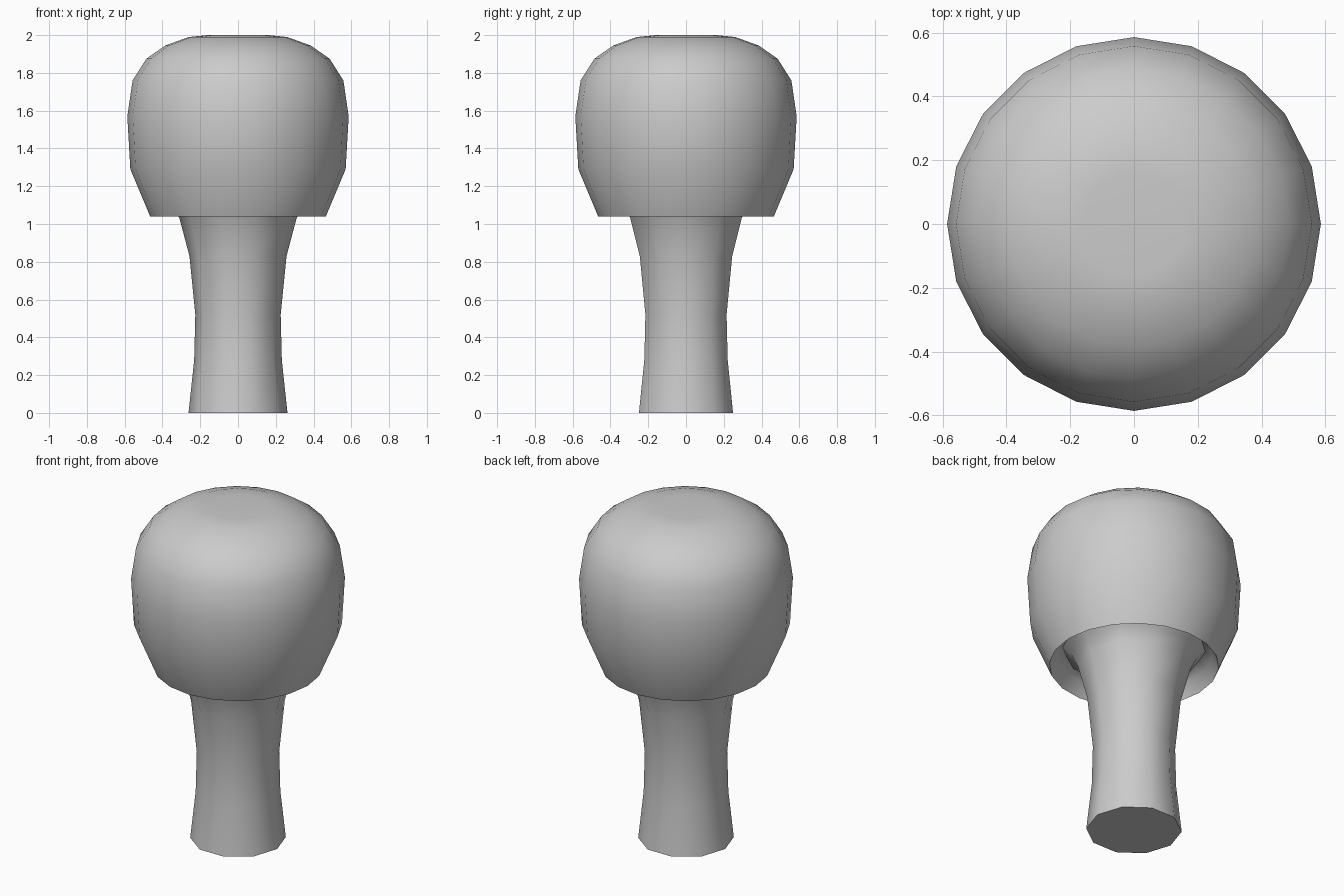
import bpy, bmesh, math

if "Cube" in bpy.data.objects:
    bpy.data.objects.remove(bpy.data.objects["Cube"])


def lathe(name, profile, sides):
    """Spin a (radius, z) profile around z; radius 0 makes a pole."""
    bm = bmesh.new()
    rings = []
    for r, z in profile:
        if r == 0:
            rings.append([bm.verts.new((0, 0, z))] * sides)
        else:
            rings.append([bm.verts.new((r * math.cos(2 * math.pi * i / sides),
                                        r * math.sin(2 * math.pi * i / sides), z))
                          for i in range(sides)])
    for a, b in zip(rings, rings[1:]):
        for i in range(sides):
            j = (i + 1) % sides
            corners = list(dict.fromkeys((a[i], a[j], b[j], b[i])))
            bm.faces.new(corners)
    bmesh.ops.recalc_face_normals(bm, faces=bm.faces)
    mesh = bpy.data.meshes.new(name)
    bm.to_mesh(mesh)
    bm.free()
    obj = bpy.data.objects.new(name, mesh)
    bpy.context.collection.objects.link(obj)
    bpy.ops.object.select_all(action='DESELECT')
    obj.select_set(True)
    bpy.context.view_layer.objects.active = obj
    bpy.ops.object.shade_smooth_by_angle(angle=math.radians(50))
    return obj


# Waisted stem, flaring out under the cap
lathe("stem", [(0, 0), (0.262, 0), (0.232, 0.28), (0.226, 0.52), (0.257, 0.83),
               (0.31, 1.03), (0.345, 1.10), (0.40, 1.15), (0, 1.16)], 10)

# Domed cap with a slightly dished top and a hollow underside
lathe("cap", [(0, 1.15), (0.38, 1.15), (0.43, 1.12), (0.465, 1.04), (0.57, 1.29),
              (0.586, 1.57), (0.558, 1.76), (0.485, 1.875), (0.385, 1.945),
              (0.26, 1.99), (0.16, 2.0), (0, 1.99)], 20)
